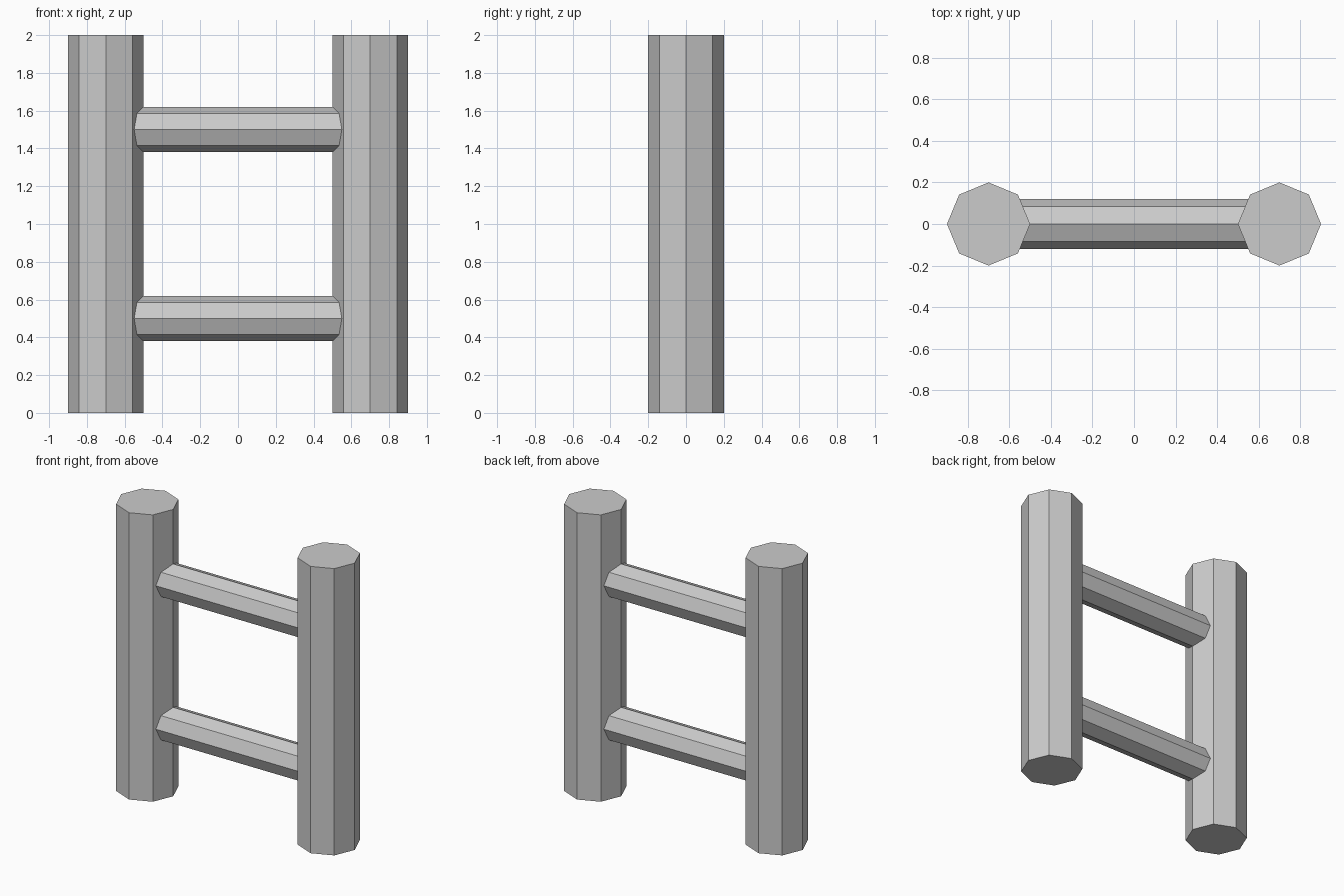
import bpy
import math

if "Cube" in bpy.data.objects:
    bpy.data.objects.remove(bpy.data.objects["Cube"], do_unlink=True)

# Single plain grey
GREY = (0.6, 0.6, 0.6, 1.0)
grey = bpy.data.materials.new("light_grey")
grey.use_nodes = True
grey.diffuse_color = GREY
grey.node_tree.nodes["Principled BSDF"].inputs["Base Color"].default_value = GREY


def octagonal_bar(name, radius, length, location, rotation=(0, 0, 0)):
    """Flat-shaded eight-sided bar with corners on its local axes."""
    bpy.ops.mesh.primitive_cylinder_add(
        vertices=8, radius=radius, depth=length, location=location, rotation=rotation)
    bar = bpy.context.object
    bar.name = name
    bar.data.materials.append(grey)
    return bar


POST_X = 0.7

# Upright posts
for side, x in (("left", POST_X), ("right", -POST_X)):
    octagonal_bar(side + "_post", 0.2, 2.0, (x, 0, 1))

# Rungs, running between the post centres
for level, z in (("lower", 0.5), ("upper", 1.5)):
    octagonal_bar(level + "_rung", 0.12, 2 * POST_X, (0, 0, z), (0, math.pi / 2, 0))
